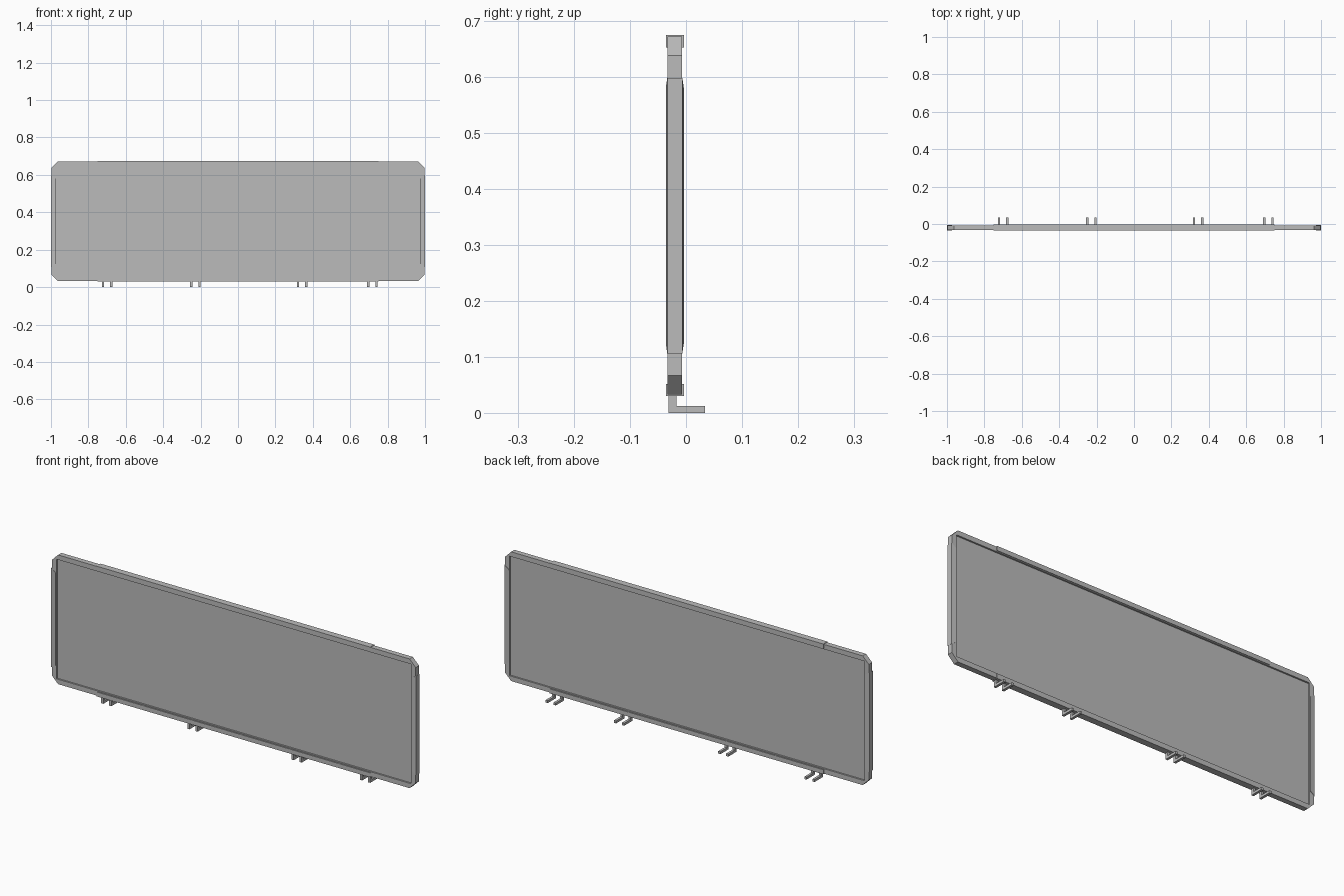
import bpy
import bmesh
from mathutils import Vector

cube = bpy.data.objects.get("Cube")
if cube:
    bpy.data.objects.remove(cube, do_unlink=True)

grey = bpy.data.materials.new("light grey")
grey.use_nodes = True
GREY = (0.5, 0.5, 0.5, 1)
grey.diffuse_color = GREY
grey.node_tree.nodes["Principled BSDF"].inputs["Base Color"].default_value = GREY

MID_Y, MID_Z = -0.02, 0.3525   # centre of the panel's thickness and height


def finish(name, bm):
    bmesh.ops.remove_doubles(bm, verts=bm.verts[:], dist=1e-5)
    bmesh.ops.recalc_face_normals(bm, faces=bm.faces[:])
    mesh = bpy.data.meshes.new(name)
    bm.to_mesh(mesh)
    bm.free()
    mesh.materials.append(grey)
    obj = bpy.data.objects.new(name, mesh)
    bpy.context.collection.objects.link(obj)
    return obj


def box(name, low, high):
    low, high = Vector(low), Vector(high)
    bm = bmesh.new()
    bmesh.ops.create_cube(bm, size=1)
    for v in bm.verts:
        v.co = (low + high) / 2 + v.co * (high - low)
    return finish(name, bm)


def loft(name, loops, closed=False):
    """Join loops of equal length, capping the ends unless closed."""
    bm = bmesh.new()
    rings = [[bm.verts.new(p) for p in loop] for loop in loops]
    pairs = list(zip(rings, rings[1:]))
    if closed:
        pairs.append((rings[-1], rings[0]))
    else:
        bm.faces.new(rings[0])
        bm.faces.new(rings[-1])
    for a, b in pairs:
        for i in range(len(a)):
            j = (i + 1) % len(a)
            bm.faces.new((a[i], a[j], b[j], b[i]))
    return finish(name, bm)


def octagon(half_x, half_z, cut, y):
    """Rectangle with cut corners, centred on the panel."""
    points = []
    for sx, sz in ((1, 1), (-1, 1), (-1, -1), (1, -1)):
        pair = [(sx * half_x, sz * (half_z - cut)), (sx * (half_x - cut), sz * half_z)]
        points += pair if sx == sz else pair[::-1]
    return [(x, MID_Y + y, MID_Z + z) for x, z in points]


# Rim with cut corners around a rectangular opening
DEPTH = 0.013
loft("rim", [octagon(0.997, 0.32, 0.034, -DEPTH), octagon(0.997, 0.32, 0.034, DEPTH),
             octagon(0.972, 0.296, 0, DEPTH), octagon(0.972, 0.296, 0, -DEPTH)], closed=True)

# Recessed flat panel
box("panel", (-0.974, MID_Y - 0.005, 0.054), (0.974, MID_Y + 0.005, 0.651))

# Long edge covers on the top and bottom
for name, low, high in (("top_cover", 0.653, 0.675), ("bottom_cover", 0.03, 0.052)):
    box(name, (-0.75, MID_Y - 0.016, low), (0.75, MID_Y + 0.016, high))


# Side covers, tapered towards their outer edge
def side_loop(x, half_y, half_z):
    return [(x, MID_Y + sy * half_y, MID_Z + sz * half_z)
            for sy, sz in ((1, 1), (-1, 1), (-1, -1), (1, -1))]


for name, side in (("left_cover", 1), ("right_cover", -1)):
    loft(name, [side_loop(side, 0.0135, 0.246), side_loop(side * 0.974, 0.016, 0.229)])

# Pairs of L-shaped hooks below the bottom edge
HOOK = ((-0.031, 0), (0.034, 0), (0.034, 0.012), (-0.017, 0.012), (-0.017, 0.04), (-0.031, 0.04))
for pair, centre in enumerate((-0.7, -0.228, 0.343, 0.718), 1):
    for side, offset in (("right", -0.022), ("left", 0.022)):
        x = centre + offset
        loft(f"hook_{pair}_{side}", [[(x + dx, y, z) for y, z in HOOK] for dx in (-0.006, 0.006)])
